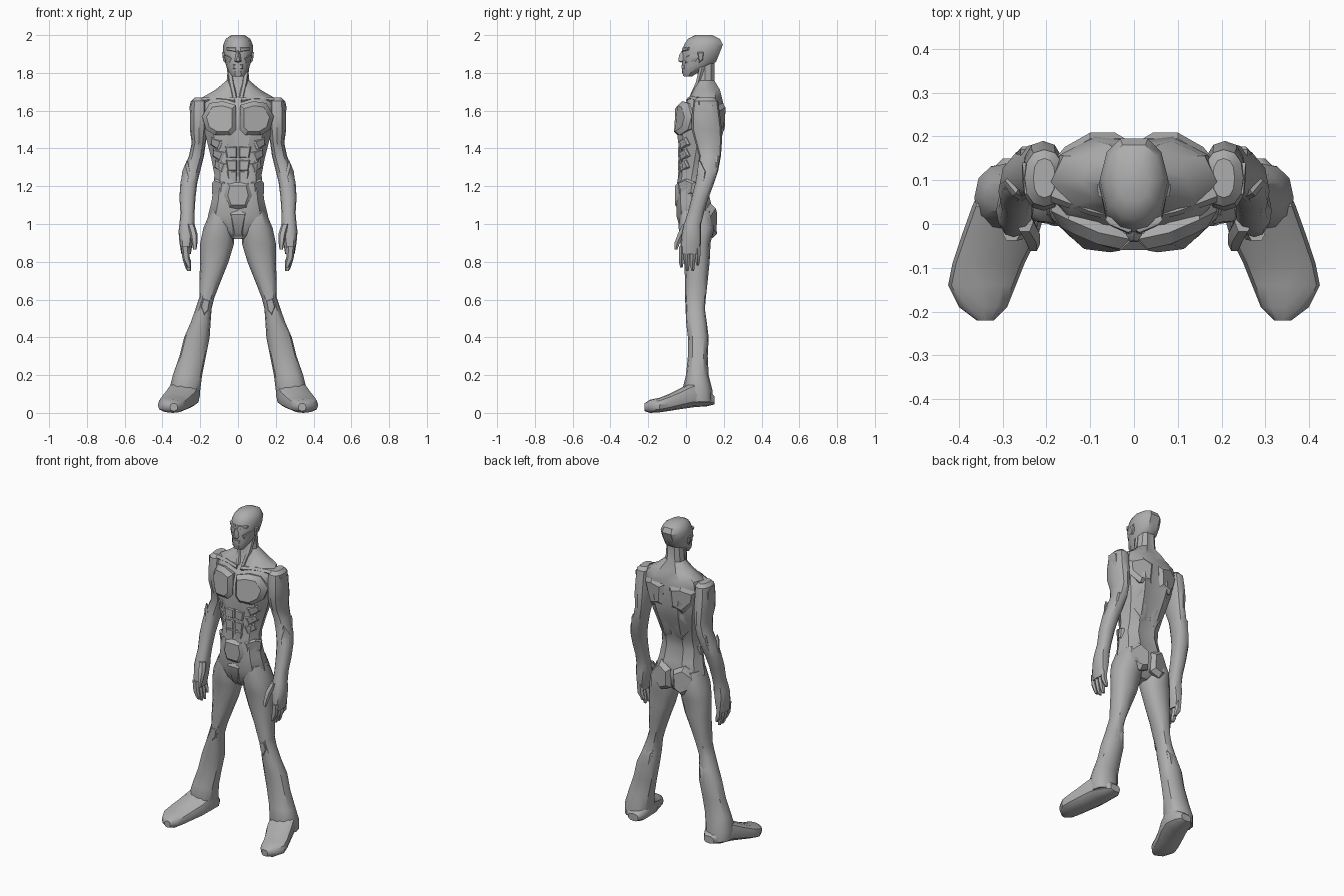
import bpy
import bmesh
import math
from mathutils import Vector

default_cube = bpy.data.objects.get("Cube")
if default_cube:
    bpy.data.objects.remove(default_cube, do_unlink=True)

# One plain clay colour for the whole figure
clay = bpy.data.materials.new("clay_grey")
clay.use_nodes = True
clay_colour = (0.42, 0.42, 0.42, 1)
clay.diffuse_color = clay_colour
clay.node_tree.nodes["Principled BSDF"].inputs["Base Color"].default_value = clay_colour

CENTIMETRE = 0.01  # all sizes below are in hundredths of a unit

# Half outlines (side, depth) of a cross-section, from front to back
TRUNK_OUTLINE = [(0, .06), (.35, 0), (.75, .12), (1, .45), (.85, .8), (.45, 1), (0, .95)]
SKULL_OUTLINE = [(0, 0), (.4, .04), (.8, .2), (1, .55), (.8, .85), (.4, 1), (0, 1)]


def skin(name, rings, mirrored=True):
    """Bridge a list of point rings into one closed, shaded part."""
    bm = bmesh.new()
    loops = [[bm.verts.new(Vector(point) * CENTIMETRE) for point in ring] for ring in rings]
    count = len(loops[0])
    for lower, upper in zip(loops, loops[1:]):
        for i in range(count):
            j = (i + 1) % count
            bm.faces.new((lower[i], lower[j], upper[j], upper[i]))
    bm.faces.new(loops[0])
    bm.faces.new(loops[-1])
    bmesh.ops.recalc_face_normals(bm, faces=bm.faces)
    mesh = bpy.data.meshes.new(name)
    bm.to_mesh(mesh)
    bm.free()
    mesh.materials.append(clay)
    part = bpy.data.objects.new(name, mesh)
    bpy.context.collection.objects.link(part)
    bpy.ops.object.select_all(action="DESELECT")
    part.select_set(True)
    bpy.context.view_layer.objects.active = part
    bpy.ops.object.shade_smooth_by_angle(angle=math.radians(35))
    if mirrored:
        mirror = part.modifiers.new("other_side", "MIRROR")
        mirror.use_axis[0] = True
        mirror.use_mirror_merge = False
    return part


def limb(name, stations, axis="z", sides=12, roundness=0.85, mirrored=True):
    """Loft rounded boxes; a station is (position, low, high, low, high)."""
    rings = []
    for position, a_low, a_high, b_low, b_high in stations:
        ring = []
        for i in range(sides):
            turn = math.tau * i / sides
            c, s = math.cos(turn), math.sin(turn)
            c = math.copysign(abs(c) ** roundness, c)
            s = math.copysign(abs(s) ** roundness, s)
            a = (a_low + a_high + c * (a_high - a_low)) / 2
            b = (b_low + b_high + s * (b_high - b_low)) / 2
            ring.append({"x": (position, a, b), "y": (a, position, b), "z": (a, b, position)}[axis])
        rings.append(ring)
    return skin(name, rings, mirrored)


def trunk(name, stations, outline):
    """Loft a symmetric outline; a station is (height, half width, front, back)."""
    full = outline + [(-side, depth) for side, depth in reversed(outline[1:-1])]
    rings = [[(side * width, front + depth * (back - front), height) for side, depth in full]
             for height, width, front, back in stations]
    return skin(name, rings, mirrored=False)


def muscle(name, outline, push, shrink=0.72, mirrored=True):
    """Raise a bevelled plate from an outline, with its root sunk in the body."""
    points = [Vector(p) for p in outline]
    push = Vector(push)
    middle = sum(points, Vector()) / len(points)
    root = [middle + (p - middle) * 0.9 - push * 1.5 for p in points]
    crown = [middle + (p - middle) * shrink + push for p in points]
    return skin(name, [root, points, crown], mirrored)


# Trunk and neck
trunk("torso", [
    (92, 4, 0, 9), (97, 13, -3, 14), (104, 16, -5, 15), (112, 14, -5, 13),
    (120, 13, -5, 11), (126, 12.5, -4, 12), (134, 14, -4, 15), (142, 16, -4, 18),
    (150, 18, -5, 20), (158, 19, -4, 20), (163, 20, -1, 20), (167, 19, 2, 19),
    (171, 12, 4, 18), (176, 6, 6, 15), (186, 5, 6, 15)], TRUNK_OUTLINE)

# Head
trunk("head", [
    (178, 3, -1, 3), (180, 4.5, -2, 6), (183, 6, -2, 12), (186, 7, -2, 16),
    (191, 8, -2, 18), (195, 7.8, -1, 19.5), (198, 6.5, 1, 18), (200, 3.5, 5, 14)], SKULL_OUTLINE)
muscle("nose", [(0, -2, 192), (1.2, -2, 190), (1.8, -2.5, 186), (0, -2.5, 185.5),
                (-1.8, -2.5, 186), (-1.2, -2, 190)], (0, -1.7, -.8), .45, mirrored=False)
muscle("brow", [(.5, -2, 191), (6, .5, 192), (6.5, 1, 193.5), (.5, -1.5, 193.5)], (0, -.7, 0))
muscle("cheekbone", [(2, -1.5, 188), (6.5, 2, 189.5), (7.5, 7, 189), (6.5, 5, 186),
                     (3.5, -.5, 185)], (.4, -.5, 0))
muscle("mouth", [(-3, -1, 184.5), (3, -1, 184.5), (3, -1, 182), (-3, -1, 182)],
       (0, -1.3, 0), mirrored=False)
muscle("chin", [(-2.5, -1, 181), (2.5, -1, 181), (2, -.5, 178), (-2, -.5, 178)],
       (0, -.9, 0), mirrored=False)
muscle("ear", [(7.3, 6, 191), (7.5, 9.5, 191.5), (7, 9, 187), (6.5, 7, 185)], (1, 0, 0))
limb("neck_tendon", [(183, 3.5, 6, 7, 10), (175, 2, 5, 5, 8), (167, .5, 3, 1.5, 4)], sides=6)
limb("collarbone", [(1.5, 0, 4, 164, 167), (10, 2, 6, 165, 168), (19, 5, 11, 164, 167)],
     axis="x", sides=6)

# Chest and belly
muscle("chest_muscle", [
    (1, -3.5, 163), (8, -2, 165), (15, 1, 164), (19, 3, 157), (17, 1, 150),
    (12, -3.5, 147), (4, -4.5, 147), (1, -4, 150)], (0, -2.7, 0), .75)
for row, height in enumerate((141, 134, 128)):
    muscle(f"belly_block_{row}", [
        (.5, -3, height), (7 - row * .6, -3.5, height), (6 - row * .5, -3.5, height - 6),
        (.5, -3, height - 6)], (0, -.9, 0), .8)
for row, height in enumerate((144, 138, 132)):
    width = 14 - row
    muscle(f"rib_muscle_{row}", [
        (width - 6, -3.3, height), (width, 0, height + 2), (width + .5, 2, height - 2),
        (width - 4, -2.5, height - 5)], (.5, -.8, 0))
muscle("lower_belly", [(-6, -4, 122), (6, -4, 122), (7.5, -4, 115), (5, -4, 108),
                       (-5, -4, 108), (-7.5, -4, 115)], (0, -1.9, 0), mirrored=False)
muscle("hip_muscle", [(7, -4, 122), (12, 0, 124), (13.5, 5, 122), (13.5, 4, 116),
                      (8, -3, 113)], (.9, -.8, 0), .8)
muscle("groin", [(-5, -4, 107), (5, -4, 107), (2.5, -1, 93.5), (-2.5, -1, 93.5)],
       (0, -1.5, 0), mirrored=False)

# Back and seat
muscle("shoulder_blade", [(2, 19.5, 162), (10, 19.5, 164), (18, 15, 161), (17, 14, 154),
                          (11, 18.5, 147), (3, 19, 149)], (0, 1.9, 0))
muscle("side_back", [(1.5, 17.5, 147), (9, 18, 146), (15, 12, 147), (12, 10, 134),
                     (6, 12, 126), (1.5, 12.5, 128)], (.3, 1, 0), .8)
muscle("seat", [(1, 14, 107), (8, 13, 111), (15, 9, 105), (15, 10, 97),
                (7, 14, 92.5), (1, 13.5, 95)], (0, 3, 0))

# Arms and hands
limb("arm", [
    (167, 18, 23, 6, 15), (165, 16, 25, 4, 17), (158, 16, 25.5, 3, 18),
    (150, 16, 25.5, 3, 19), (143, 17, 24.5, 5, 19), (136, 18, 26, 7, 18.5),
    (128, 20, 29, 6, 17), (122, 21.5, 30.5, 5, 15), (114, 22.5, 31, 3, 12),
    (106, 23, 30.5, 1, 9.5), (100, 23, 31, -1, 8), (96, 23, 31.5, -2, 8),
    (90, 24, 31, -3, 8), (84, 25, 30, -3, 7)])
muscle("shoulder_cap", [(20, 4, 164), (25, 7, 165), (25.5, 14, 163), (25, 14, 154),
                        (24.5, 10, 148), (23, 5, 154)], (.6, -.4, 0))
muscle("forearm_muscle", [(27, 7, 134), (29.5, 10, 128), (30.5, 9, 120), (30, 5, 112),
                          (27, 4, 114), (25, 6, 126)], (.4, -.6, 0))
muscle("elbow", [(22, 17, 136), (26, 17, 136), (27, 16, 129), (23, 16, 129)], (0, .8, 0))
for name, y, tip in (("index", -2.4, 77), ("middle", .7, 75), ("ring", 3.6, 75), ("little", 6.2, 78)):
    limb(f"{name}_finger", [
        (88, 26, 30, y - 1.6, y + 1.6), (82, 25.5, 29.5, y - 1.5, y + 1.5),
        (tip + 2, 24.8, 28, y - 1.3, y + 1.1), (tip, 25, 26.8, y - .7, y + .7)], sides=6)
limb("thumb", [(100, 23, 27, -2, 3), (95, 21.5, 25.5, -4.5, 0),
               (90, 21.5, 24.5, -6.3, -3), (86.5, 22, 23.8, -6.3, -4.5)], sides=6)

# Legs
limb("leg", [
    (107, 4, 14.5, -3, 13), (98, 2, 18.3, -4, 15), (90, 2, 20, -2, 13),
    (80, 5, 20, -1, 12.5), (70, 9, 20.5, -.5, 11.5), (61, 12.5, 20.5, -.5, 10.5),
    (55, 14, 22.5, 0, 10), (48, 14.5, 25, 0, 11), (40, 15, 28.5, 1, 12),
    (30, 17, 31, 1, 11.5), (20, 19, 34.5, 0, 12), (12, 20, 36.5, -2, 14),
    (6, 21, 36, 0, 14)])
muscle("kneecap", [(14.5, .6, 60), (18.5, .5, 61.5), (20, .8, 56), (18, .8, 51),
                   (15.5, .8, 54)], (0, -1, 0))
muscle("calf", [(16, 10, 50), (22, 10, 50), (26, 10, 42), (25, 10.5, 32),
                (20, 10.5, 34), (17, 10.5, 42)], (0, 1, 0))

# Feet, splayed outwards from heel to toe
limb("foot", [
    (15, 23, 30, 4.5, 9), (11, 20.5, 34, 3.5, 13), (4, 20, 37, 3, 17),
    (-3, 22, 39.5, 2, 13), (-9, 25, 41.5, 1, 10), (-14, 27, 42.5, .3, 8),
    (-19, 29, 40, 0, 7), (-22, 32, 36, 1, 5)], axis="y", roundness=0.75)
